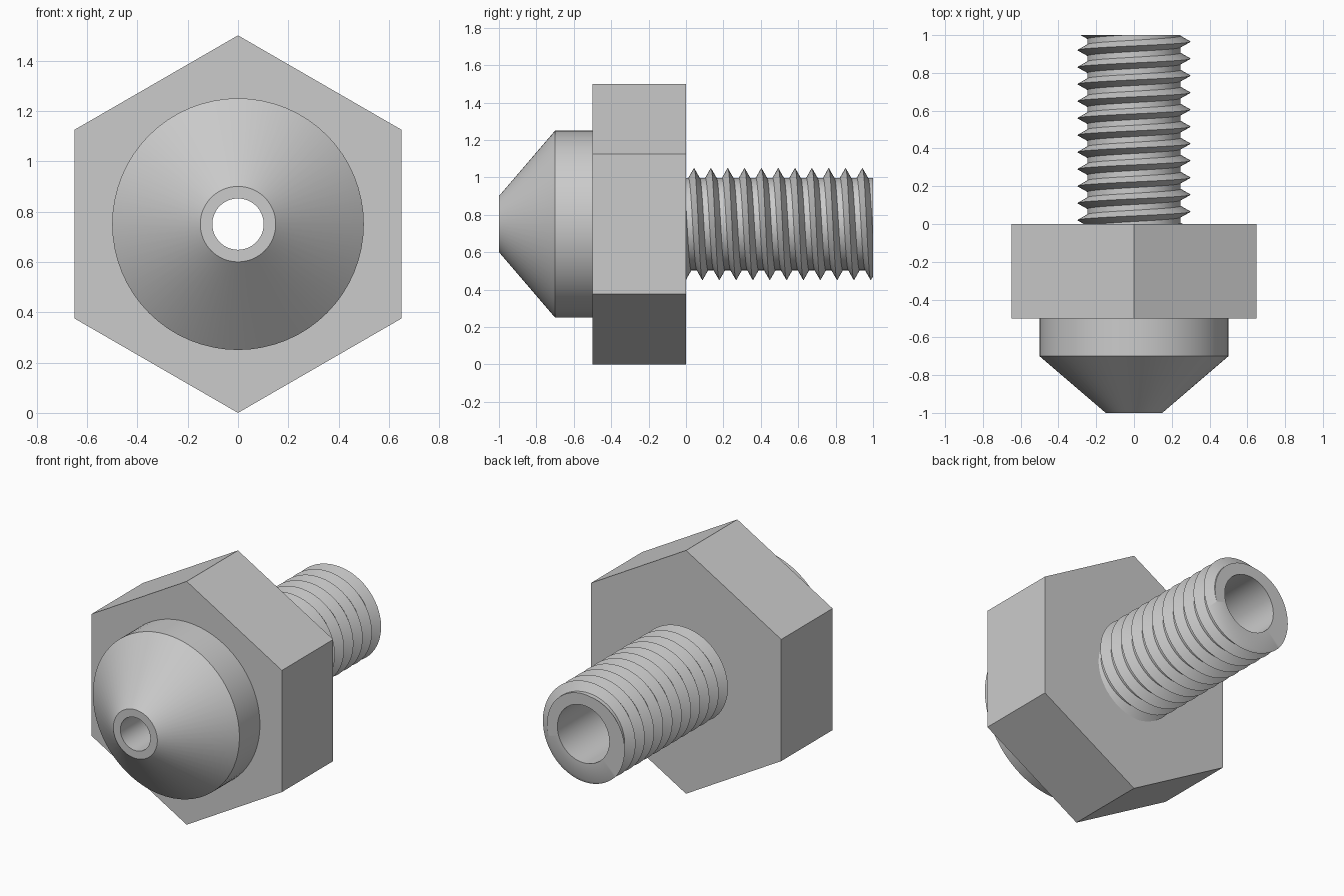
import bpy, bmesh
from math import sin, cos, pi, hypot

if "Cube" in bpy.data.objects:
    bpy.data.objects.remove(bpy.data.objects["Cube"])

AXIS_Z = 0.75
BORE = 0.177

metal = bpy.data.materials.new("grey metal")
metal.use_nodes = True
GREY = (0.6, 0.6, 0.6, 1)
metal.diffuse_color = GREY
metal.node_tree.nodes["Principled BSDF"].inputs["Base Color"].default_value = GREY


def on_axis(r, y, t):
    return (r * sin(t), y, AXIS_Z + r * cos(t))


def finish(bm, name, smooth=True):
    mesh = bpy.data.meshes.new(name)
    bm.to_mesh(mesh)
    bm.free()
    mesh.materials.append(metal)
    ob = bpy.data.objects.new(name, mesh)
    bpy.context.collection.objects.link(ob)
    if smooth:
        bpy.ops.object.select_all(action="DESELECT")
        ob.select_set(True)
        bpy.context.view_layer.objects.active = ob
        bpy.ops.object.shade_smooth_by_angle(angle=pi / 6)
    return ob


def lathe(name, profile, sides, smooth=True):
    """Turn (radius, y) points around the long axis."""
    bm = bmesh.new()
    rings = [[bm.verts.new(on_axis(r, y, 2 * pi * i / sides)) for r, y in profile]
             for i in range(sides)]
    for i, a in enumerate(rings):
        b = rings[(i + 1) % sides]
        for j in range(len(profile) - 1):
            bm.faces.new((a[j], b[j], b[j + 1], a[j + 1]))
    return finish(bm, name, smooth)


# Hexagonal body, open in the middle for the bore
lathe("hex_body", [(0.22, -0.5), (0.75, -0.5), (0.75, 0), (0.22, 0)], 6, False)

# Conical tip with its collar
lathe("nozzle_tip", [(0.102, -1), (0.15, -1), (0.5, -0.7), (0.5, -0.5)], 64)

# Through bore, narrowing to the outlet
lathe("bore", [(BORE, 1), (BORE, -0.65), (0.102, -0.75), (0.102, -1)], 64)


def threaded_shank(root=0.247, crest=0.3, pitch=0.09, half=0.03, steps=64, turns=14):
    bm = bmesh.new()
    start = 0.043 - 2 * pitch
    rows = []
    for i in range(steps * turns + 1):
        y, t = start + pitch * i / steps, 2 * pi * i / steps
        rows.append([bm.verts.new(on_axis(r, y + d, t))
                     for r, d in ((root, -half), (crest, 0), (root, half))])
    for i in range(steps * turns):
        a, b = rows[i], rows[i + 1]
        for j in (0, 1):
            bm.faces.new((a[j], b[j], b[j + 1], a[j + 1]))
        # Flat root between neighbouring turns
        if i + steps + 1 < len(rows):
            c, d = rows[i + steps], rows[i + steps + 1]
            bm.faces.new((a[2], b[2], d[0], c[0]))
    # Trim both ends square
    for y, n in ((1, 1), (0, -1)):
        bmesh.ops.bisect_plane(bm, geom=bm.verts[:] + bm.edges[:] + bm.faces[:],
                               plane_co=(0, y, 0), plane_no=(0, n, 0), clear_outer=True)
    # End face from the cut thread in to the bore
    rim = [e for e in bm.edges if e.is_boundary and all(v.co.y > 0.9999 for v in e.verts)]
    new = bmesh.ops.extrude_edge_only(bm, edges=rim)["geom"]
    for v in (g for g in new if isinstance(g, bmesh.types.BMVert)):
        k = BORE / hypot(v.co.x, v.co.z - AXIS_Z)
        v.co.x *= k
        v.co.z = AXIS_Z + (v.co.z - AXIS_Z) * k
    bmesh.ops.recalc_face_normals(bm, faces=bm.faces[:])
    finish(bm, "threaded_shank")


threaded_shank()
